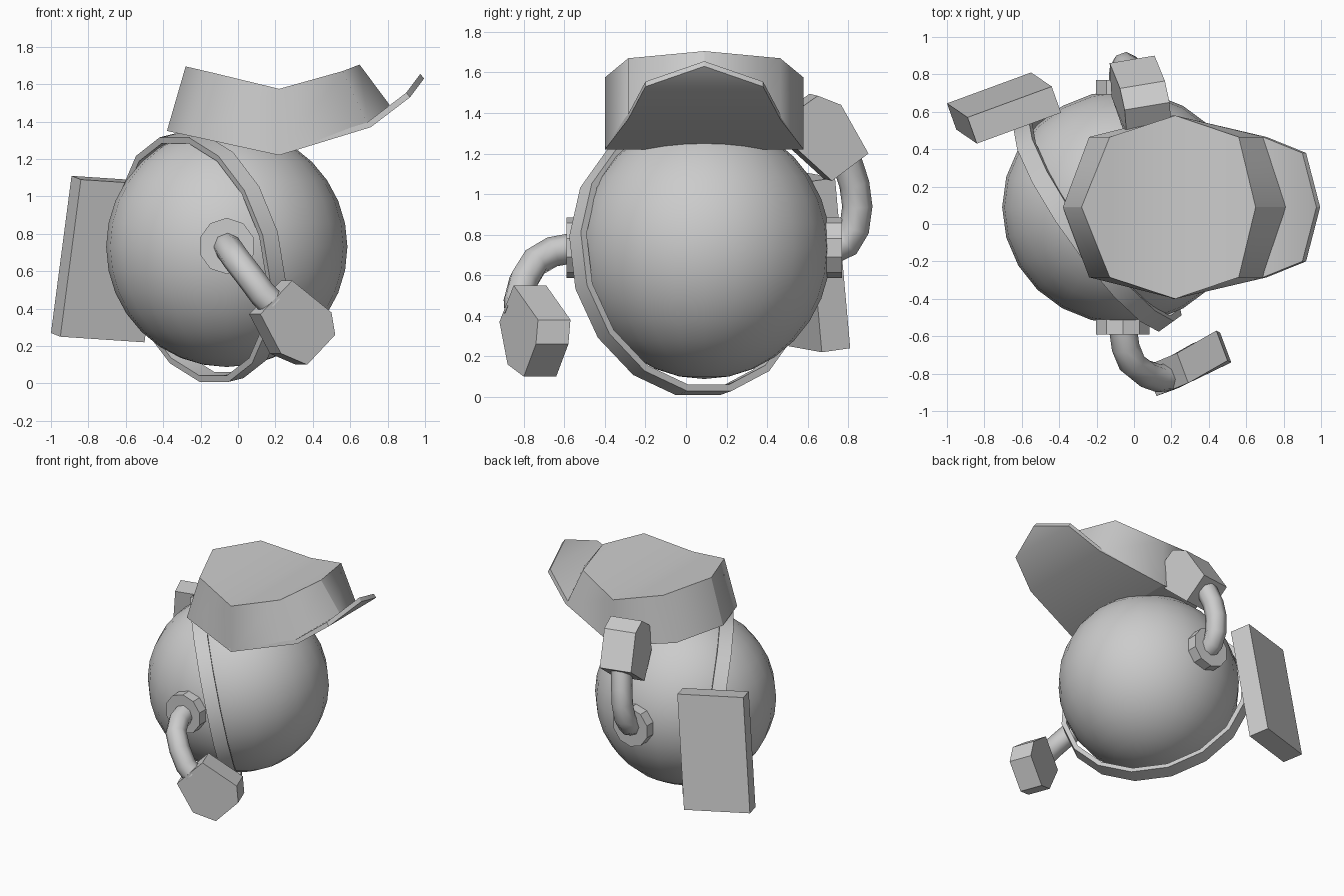
import bpy, bmesh, math
from mathutils import Vector, Matrix

if "Cube" in bpy.data.objects:
    bpy.data.objects.remove(bpy.data.objects["Cube"])


def finish(name, bm, angle=None):
    bmesh.ops.recalc_face_normals(bm, faces=bm.faces)
    me = bpy.data.meshes.new(name)
    bm.to_mesh(me)
    bm.free()
    ob = bpy.data.objects.new(name, me)
    bpy.context.collection.objects.link(ob)
    if angle:
        bpy.ops.object.select_all(action='DESELECT')
        ob.select_set(True)
        bpy.context.view_layer.objects.active = ob
        bpy.ops.object.shade_smooth_by_angle(angle=math.radians(angle))
    return ob


def solid(name, loop_a, loop_b, angle=None, fan=None):
    """Closed solid between two matching loops, optionally capped by strips across y."""
    bm = bmesh.new()
    n = len(loop_a)
    rings = [[bm.verts.new(p) for p in lp] for lp in (loop_a, loop_b)]
    for i in range(n):
        j = (i + 1) % n
        bm.faces.new((rings[0][i], rings[0][j], rings[1][j], rings[1][i]))
    for r in rings:
        if not fan:
            bm.faces.new(r)
            continue
        lo, hi = 0, n - 1          # strips between mirrored loop points
        while hi - lo > 1:
            bm.faces.new((r[lo], r[lo + 1], r[hi - 1], r[hi]))
            lo, hi = lo + 1, hi - 1
    return finish(name, bm, angle)


def prism(name, loop, offset):
    return solid(name, loop, [Vector(p) + Vector(offset) for p in loop])


def mirrored(half, yc=0.09):
    """Loop from (x, half width, z) stations, going out on +y and back on -y."""
    pts = [(x, yc + w, z) for x, w, z in half]
    return pts + [(x, yc - w, z) for x, w, z in reversed(half)]


# round body
bpy.ops.mesh.primitive_uv_sphere_add(segments=24, ring_count=16, radius=1,
                                     location=(-0.06, 0.09, 0.73))
body = bpy.context.object
body.name = "body"
body.scale = (0.645, 0.625, 0.642)
bpy.ops.object.shade_smooth()

# arm sockets, one disc through both sides
bpy.ops.mesh.primitive_cylinder_add(vertices=10, radius=0.15, depth=1.36,
                                    location=(-0.06, 0.09, 0.735),
                                    rotation=(math.pi / 2, 0, 0))
bpy.context.object.name = "arm_sockets"

# diagonal strap
u = Vector((0.58, -0.81, 0)).normalized()
v = Vector((-0.16, -0.115, 0.98)).normalized()
n = u.cross(v).normalized()
c = Vector((-0.195, 0.01, 0.672))
bm = bmesh.new()
rows = []
for i in range(16):
    t = (i + 0.5) * math.tau / 16
    d = u * math.cos(t) + v * math.sin(t)
    rows.append([bm.verts.new(c + d * r + n * w)
                 for r, w in ((0.645, -0.05), (0.68, -0.05), (0.68, 0.05), (0.645, 0.05))])
for i in range(16):
    a, b = rows[i], rows[(i + 1) % 16]
    for k in range(4):
        m = (k + 1) % 4
        bm.faces.new((a[k], a[m], b[m], b[k]))
finish("strap", bm, 30)

# cap crown: folded octagon with flaring sides
top = mirrored([(-0.28, 0.001, 1.695), (-0.13, 0.375, 1.66), (0.22, 0.49, 1.575),
                (0.56, 0.375, 1.67), (0.65, 0.001, 1.705)])
bottom = mirrored([(-0.38, 0.001, 1.35), (-0.24, 0.375, 1.32), (0.22, 0.49, 1.22),
                   (0.70, 0.375, 1.37), (0.81, 0.001, 1.49)])
solid("cap_crown", top, bottom, 60, fan=True)

# cap brim: thin upturned slab
under = mirrored([(0.22, 0.49, 1.22), (0.71, 0.375, 1.37),
                  (0.92, 0.29, 1.53), (0.995, 0.001, 1.63)])
upper = [(x - 0.02, y, z + 0.025) for x, y, z in under]
solid("cap_brim", upper, under, 40, fan=True)

# leaning slab behind the body
p, w, d = Vector((-0.84, 0.43, 1.09)), Vector((0.45, 0.165, -0.03)), Vector((-0.05, 0.14, 0.02))
prism("back_slab", [p, p + w, p + w + d, p + d], (-0.11, 0.075, -0.84))


# arms: bent tubes
def arm(name, pts):
    cu = bpy.data.curves.new(name, 'CURVE')
    cu.dimensions = '3D'
    cu.bevel_depth = 0.075
    cu.bevel_resolution = 2
    cu.use_fill_caps = True
    sp = cu.splines.new('POLY')
    sp.points.add(len(pts) - 1)
    for q, co in zip(sp.points, pts):
        q.co = (*co, 1)
    sp.use_smooth = True
    bpy.context.collection.objects.link(bpy.data.objects.new(name, cu))


arm("front_arm", [(-0.06, -0.55, 0.735), (-0.045, -0.66, 0.715), (-0.01, -0.745, 0.665),
                  (0.06, -0.80, 0.575), (0.13, -0.825, 0.48), (0.19, -0.82, 0.42)])
arm("back_arm", [(-0.06, 0.73, 0.735), (-0.06, 0.79, 0.76), (-0.055, 0.83, 0.83),
                 (-0.045, 0.845, 0.94), (-0.03, 0.83, 1.05), (0.0, 0.79, 1.17)])

# blocky hands with cut corners at the tip
prism("front_hand", [(0.12, -0.92, 0.37), (0.29, -0.85, 0.55), (0.50, -0.73, 0.38),
                     (0.52, -0.74, 0.26), (0.37, -0.80, 0.10), (0.23, -0.88, 0.16)],
      (-0.06, 0.16, 0))
prism("back_hand", [(0.11, 0.90, 1.20), (0.165, 0.765, 1.44), (0.19, 0.65, 1.485),
                    (0.20, 0.53, 1.40), (0.18, 0.55, 1.22), (0.12, 0.72, 1.065)],
      (-0.24, -0.04, 0.01))
